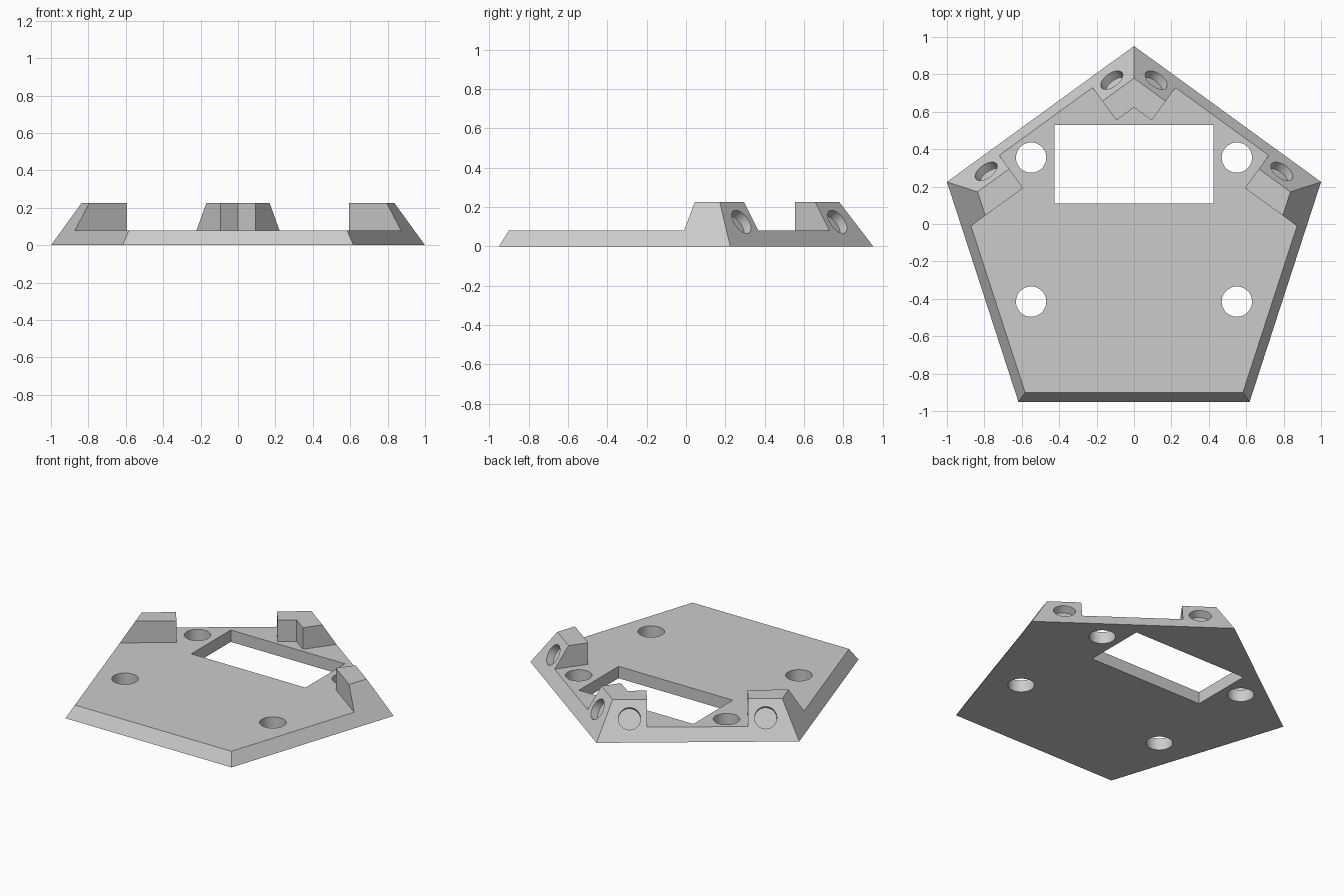
import bpy
import bmesh
from math import cos, sin, tan, pi, radians
from mathutils import Vector

if "Cube" in bpy.data.objects:
    bpy.data.objects.remove(bpy.data.objects["Cube"])

CENTRE_Y = -0.1
RADIUS = 1.0515
APOTHEM = RADIUS * cos(pi / 5)
TILT = radians(31.72)           # side faces lean inwards
HEIGHT, PLATE = 0.225, 0.08
BLOCK_T, BLOCK_N = 0.308, 0.585  # corner block start along the edge, inner face

grey = bpy.data.materials.new("grey")
grey.use_nodes = True
colour = (0.6, 0.6, 0.6, 1)
grey.diffuse_color = colour
grey.node_tree.nodes["Principled BSDF"].inputs["Base Color"].default_value = colour


def loft(name, lower, upper, z0, z1):
    """Closed solid between two outlines with equal point counts."""
    bm = bmesh.new()
    a = [bm.verts.new((x, y, z0)) for x, y in lower]
    b = [bm.verts.new((x, y, z1)) for x, y in upper]
    bm.faces.new(a[::-1])
    bm.faces.new(b)
    for i in range(len(a)):
        j = (i + 1) % len(a)
        bm.faces.new((a[i], a[j], b[j], b[i]))
    bmesh.ops.recalc_face_normals(bm, faces=bm.faces)
    mesh = bpy.data.meshes.new(name)
    bm.to_mesh(mesh)
    bm.free()
    mesh.materials.append(grey)
    obj = bpy.data.objects.new(name, mesh)
    bpy.context.collection.objects.link(obj)
    return obj


def cylinder(name, centre, axis, radius, depth):
    bpy.ops.mesh.primitive_cylinder_add(
        vertices=48, radius=radius, depth=depth, location=centre,
        rotation=Vector(axis).to_track_quat('Z', 'Y').to_euler())
    obj = bpy.context.object
    obj.name = name
    obj.data.materials.append(grey)
    return obj


def pentagon(radius):
    angles = [pi / 2 + i * 2 * pi / 5 for i in range(5)]
    return [(radius * cos(a), CENTRE_Y + radius * sin(a)) for a in angles]


def edge_point(t, n):
    """Plan point from distance along and out to the right back edge."""
    c, s = cos(pi / 5), sin(pi / 5)
    return (c * t + s * n, CENTRE_Y - s * t + c * n)


# Tapered pentagon body
top_radius = RADIUS - HEIGHT * tan(TILT) / cos(pi / 5)
body = loft("pentagon_plate", pentagon(RADIUS), pentagon(top_radius), 0, HEIGHT)

# Lower the plate everywhere except the corner blocks
right = [edge_point(-BLOCK_T, BLOCK_N), edge_point(-BLOCK_T, 1.1),
         edge_point(BLOCK_T, 1.1), edge_point(BLOCK_T, BLOCK_N),
         edge_point(1, BLOCK_N), (1.3, -1.3)]
notch = (0, CENTRE_Y + BLOCK_N / cos(pi / 5))
outline = [notch] + right + [(-x, y) for x, y in reversed(right)]
cutters = [loft("recess_cutter", outline, outline, PLATE, 0.5)]

# Rectangular window
window = [(-0.425, 0.11), (0.425, 0.11), (0.425, 0.53), (-0.425, 0.53)]
cutters.append(loft("window_cutter", window, window, -0.1, 0.3))

for side in (-1, 1):
    # Screw holes through the plate
    for y in (0.355, -0.415):
        cutters.append(cylinder("screw_hole_cutter", (side * 0.55, y, 0), (0, 0, 1), 0.081, 0.6))
    # Round blind sockets square to the sloped block faces
    for t in (-0.415, 0.415):
        z = 0.125
        x, y = edge_point(t, APOTHEM - z * tan(TILT))
        axis = (side * sin(pi / 5) * cos(TILT), cos(pi / 5) * cos(TILT), sin(TILT))
        cutters.append(cylinder("socket_cutter", (side * x, y, z), axis, 0.068, 0.1))

for cutter in cutters:
    cutter.hide_render = True
    mod = body.modifiers.new(cutter.name, 'BOOLEAN')
    mod.operation = 'DIFFERENCE'
    mod.solver = 'EXACT'
    mod.object = cutter

# Apply the cuts, then drop the cutters
bpy.ops.object.select_all(action='DESELECT')
bpy.context.view_layer.objects.active = body
body.select_set(True)
for mod in list(body.modifiers):
    bpy.ops.object.modifier_apply(modifier=mod.name)
for cutter in cutters:
    bpy.data.objects.remove(cutter)
bpy.ops.object.shade_smooth_by_angle(angle=radians(25))
